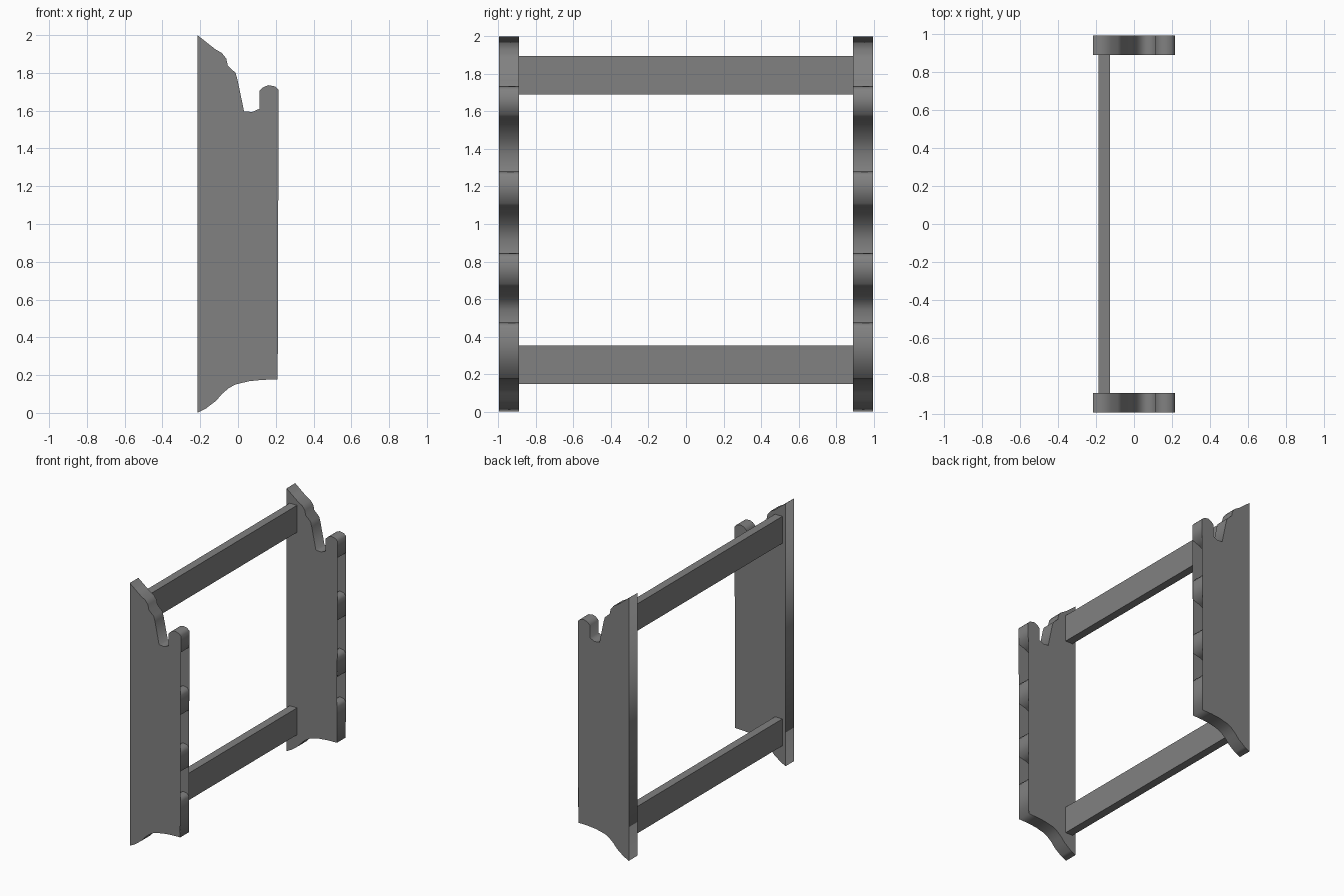
import bpy, bmesh, math

if "Cube" in bpy.data.objects:
    bpy.data.objects.remove(bpy.data.objects["Cube"])

# Dark grey finish
dark = bpy.data.materials.new("dark_grey")
dark.diffuse_color = (.22, .22, .22, 1)
dark.use_nodes = True
dark.node_tree.nodes["Principled BSDF"].inputs["Base Color"].default_value = dark.diffuse_color

# Side panel outline, counter-clockwise seen from the front (x, z)
bottom = [(-.215, 0), (-.17, .023), (-.115, .065), (-.085, .10), (-.05, .13), (-.015, .15),
          (.06, .168), (.13, .175), (.21, .177)]
top = [(.215, 1.71), (.197, 1.728), (.16, 1.735), (.135, 1.725), (.113, 1.705), (.113, 1.61),
       (.075, 1.593), (.032, 1.597), (-.003, 1.765), (-.013, 1.80), (-.054, 1.838),
       (-.062, 1.875), (-.085, 1.905), (-.12, 1.925), (-.215, 2.0)]


def notch(hook, inner, roof):
    """Hooked recess in the front edge, from hook tip up to the roof."""
    h = roof - inner
    return [(.212, hook - .027), (.197, hook - .007), (.16, hook), (.113, hook - .03),
            (.113, hook - .12), (.075, hook - .138), (.032, hook - .133),
            (-.01, inner), (.03, inner + .40 * h), (.09, inner + .72 * h),
            (.15, inner + .9 * h), (.213, roof)]


notches = notch(.475, .54, .68) + notch(.845, .92, 1.11) + notch(1.28, 1.37, 1.585)


def side_panel(name, y0, y1):
    bm = bmesh.new()
    # flat covers on both faces, closing the recesses at the sides
    cover = bottom + top
    bm.faces.new([bm.verts.new((x, y0, z)) for x, z in cover])
    bm.faces.new([bm.verts.new((x, y1, z)) for x, z in reversed(cover)])
    # edge walls following the recesses
    edge = bottom + notches + top
    f = [bm.verts.new((x, y0, z)) for x, z in edge]
    b = [bm.verts.new((x, y1, z)) for x, z in edge]
    for i in range(len(edge)):
        j = (i + 1) % len(edge)
        wall = bm.faces.new((f[i], b[i], b[j], f[j]))
        wall.smooth = True
    # keep the corners of the edge walls crisp
    for e in bm.edges:
        if len(e.link_faces) == 2 and e.calc_face_angle() > math.radians(28):
            e.smooth = False
    me = bpy.data.meshes.new(name)
    bm.to_mesh(me)
    bm.free()
    me.materials.append(dark)
    bpy.context.collection.objects.link(bpy.data.objects.new(name, me))


def crossbar(name, z0, z1):
    bpy.ops.mesh.primitive_cube_add(size=1, location=(-.157, 0, (z0 + z1) / 2))
    ob = bpy.context.object
    ob.name = name
    ob.scale = (.062, 1.784, z1 - z0)
    bpy.ops.object.transform_apply(location=False, rotation=False, scale=True)
    ob.data.materials.append(dark)


# Side panels
side_panel("front_side_panel", -.995, -.891)
side_panel("back_side_panel", .891, .995)

# Crossbars
crossbar("upper_crossbar", 1.69, 1.895)
crossbar("lower_crossbar", .148, .353)
